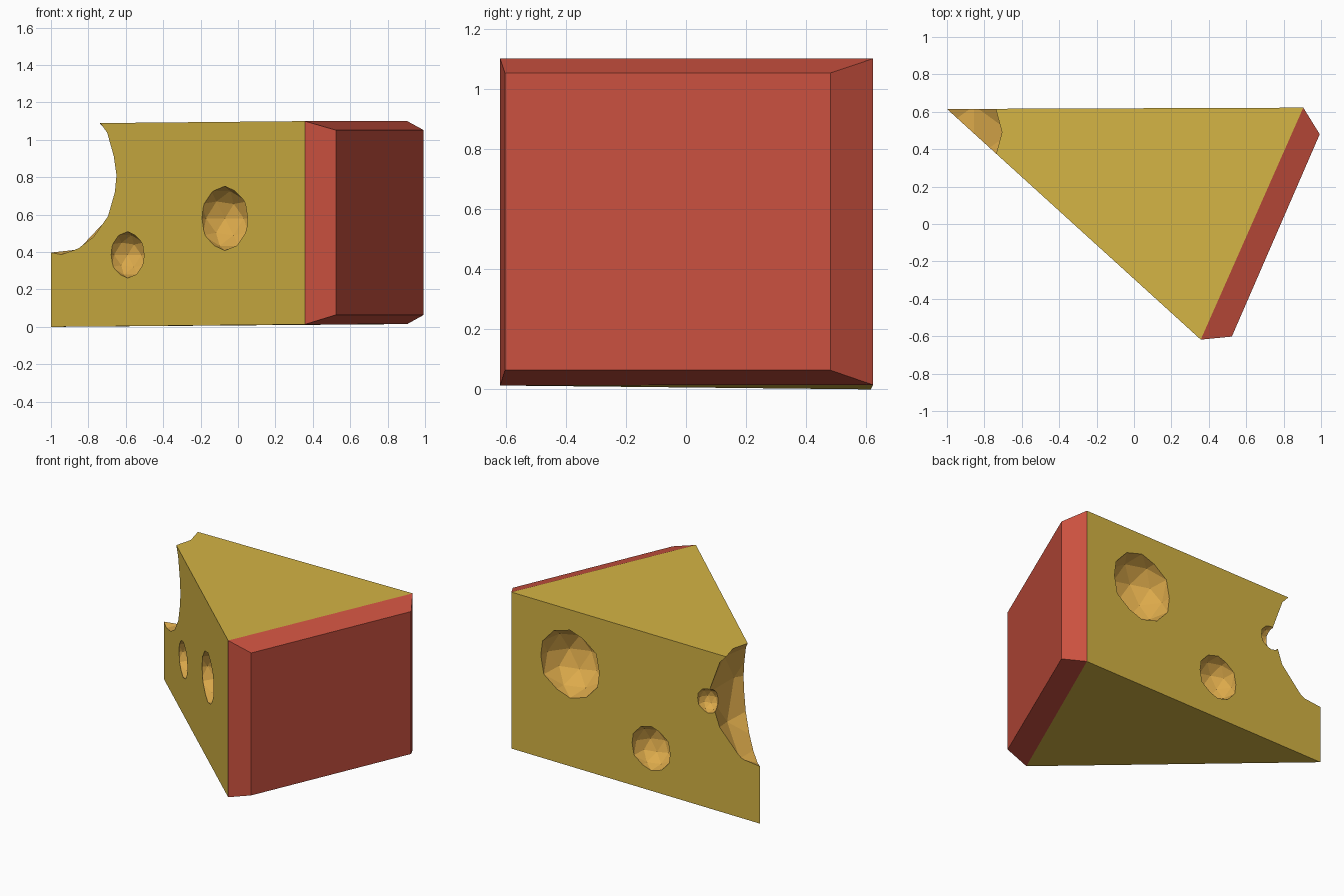
import bpy, bmesh

if "Cube" in bpy.data.objects:
    bpy.data.objects.remove(bpy.data.objects["Cube"])


def material(name, rgb):
    m = bpy.data.materials.new(name)
    m.diffuse_color = (*rgb, 1)
    m.use_nodes = True
    m.node_tree.nodes["Principled BSDF"].inputs["Base Color"].default_value = m.diffuse_color
    return m


cheese_mat = material("cheese yellow", (0.658, 0.456, 0.058))
rind_mat = material("rind red", (0.604, 0.084, 0.051))
hole_mat = material("hole orange", (0.716, 0.402, 0.070))

# Wedge: slightly tilted triangular prism, rind chamfered out of its wide end
tip, back, front = (-1.0, 0.615), (0.905, 0.622), (0.357, -0.618)
outer_front, outer_back = (0.523, -0.602), (0.993, 0.48)
bm = bmesh.new()


def column(p, low, high):
    return [bm.verts.new((*p, z)) for z in (low, high)]


t = column(tip, 0.0, 1.087)
b = column(back, 0.015, 1.10)
f = column(front, 0.013, 1.10)
of = column(outer_front, 0.064, 1.052)
ob = column(outer_back, 0.064, 1.052)

for face in ((t[0], b[0], f[0]), (t[1], f[1], b[1]),
             (t[0], f[0], f[1], t[1]), (b[0], t[0], t[1], b[1])):
    bm.faces.new(face).material_index = 0
for face in ((of[0], ob[0], ob[1], of[1]), (f[0], of[0], of[1], f[1]),
             (ob[0], b[0], b[1], ob[1]), (f[1], of[1], ob[1], b[1]),
             (f[0], b[0], ob[0], of[0])):
    bm.faces.new(face).material_index = 1
bmesh.ops.recalc_face_normals(bm, faces=bm.faces)
mesh = bpy.data.meshes.new("cheese_wedge")
bm.to_mesh(mesh)
bm.free()
for m in (cheese_mat, rind_mat, hole_mat):
    mesh.materials.append(m)
wedge = bpy.data.objects.new("cheese_wedge", mesh)
bpy.context.collection.objects.link(wedge)

# Holes: faceted balls cut out of the bite corner, the front and the back
holes = [((-1.05, 0.49, 0.81), 0.46),
         ((-0.07, -0.229, 0.58), 0.172), ((-0.59, 0.243, 0.385), 0.124),
         ((0.456, 0.62, 0.72), 0.235), ((-0.165, 0.62, 0.30), 0.153),
         ((-0.60, 0.617, 0.745), 0.083)]
for centre, radius in holes:
    bpy.ops.mesh.primitive_ico_sphere_add(subdivisions=2, radius=radius, location=centre)
    cutter = bpy.context.object
    cutter.name = "hole_cutter"
    cutter.hide_render = True
    cutter.data.materials.append(hole_mat)
    bpy.context.view_layer.objects.active = wedge
    mod = wedge.modifiers.new("hole", 'BOOLEAN')
    mod.operation = 'DIFFERENCE'
    mod.solver = 'EXACT'
    mod.material_mode = 'TRANSFER'
    mod.object = cutter
    bpy.ops.object.modifier_apply(modifier=mod.name)
    bpy.data.objects.remove(cutter)
